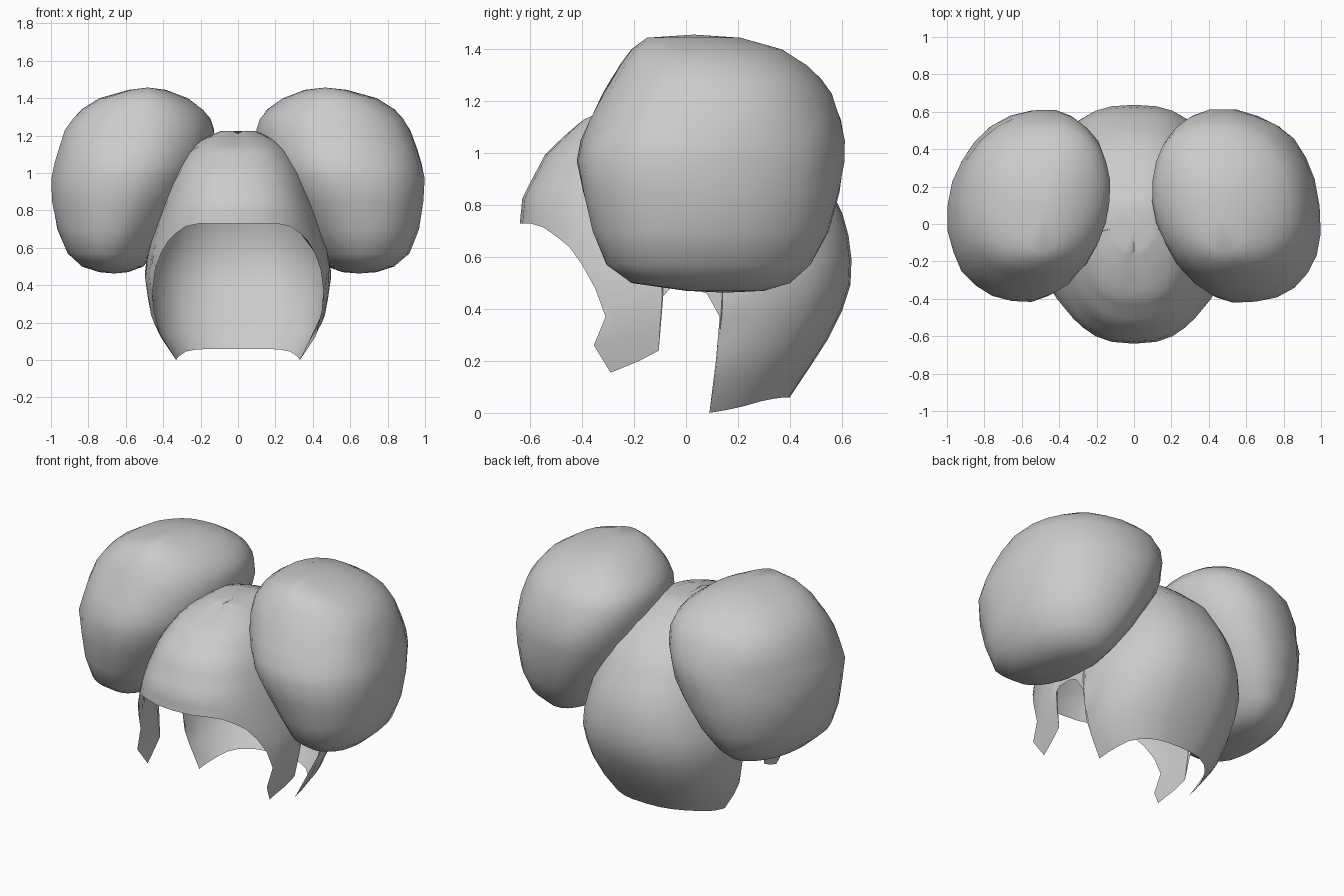
import bpy
import math
import random

if "Cube" in bpy.data.objects:
    bpy.data.objects.remove(bpy.data.objects["Cube"])

random.seed(4)


def section(table, z):
    """Interpolate the measurements of a (z, a, b, c, ...) table at height z."""
    rows = sorted(table)
    z = min(max(z, rows[0][0]), rows[-1][0])
    for lo, hi in zip(rows, rows[1:]):
        if z <= hi[0]:
            t = (z - lo[0]) / (hi[0] - lo[0])
            return [a + (b - a) * t for a, b in zip(lo[1:], hi[1:])]


def spow(v, e):
    return math.copysign(abs(v) ** e, v)


def make_object(name, verts, faces):
    mesh = bpy.data.meshes.new(name)
    mesh.from_pydata(verts, [], faces)
    mesh.validate()
    obj = bpy.data.objects.new(name, mesh)
    bpy.context.collection.objects.link(obj)
    bpy.ops.object.select_all(action='DESELECT')
    bpy.context.view_layer.objects.active = obj
    obj.select_set(True)
    bpy.ops.object.mode_set(mode='EDIT')
    bpy.ops.mesh.select_all(action='SELECT')
    bpy.ops.mesh.normals_make_consistent(inside=False)
    bpy.ops.object.mode_set(mode='OBJECT')
    bpy.ops.object.shade_smooth_by_angle(angle=math.radians(40))
    return obj


def ring_faces(rings, n):
    return [(r * n + i, r * n + (i + 1) % n, (r + 1) * n + (i + 1) % n, (r + 1) * n + i)
            for r in range(rings - 1) for i in range(n)]


# Hair puffs: z, inner x, outer x, front y, back y
PUFF = [(.47, .56, .74, 0, .30), (.50, .48, .83, -.21, .40), (.57, .42, .91, -.31, .48),
        (.70, .32, .965, -.36, .55), (.85, .225, .99, -.40, .595), (.97, .16, .995, -.42, .61),
        (1.05, .13, .98, -.405, .61), (1.13, .11, .955, -.37, .595), (1.23, .10, .92, -.32, .56),
        (1.29, .12, .88, -.285, .52), (1.34, .16, .835, -.255, .465), (1.40, .24, .74, -.21, .37),
        (1.445, .36, .58, -.15, .21)]


def hair_puff(name, side, inner_shift, lower_power, upper_power):
    n, verts = 26, []
    for z, x0, x1, y0, y1 in PUFF:
        x0 += inner_shift
        # Widest part sits towards the head
        cx, cy, ry = x0 + .44 * (x1 - x0), (y0 + y1) / 2, (y1 - y0) / 2
        for i in range(n):
            a = 2 * math.pi * i / n
            outer = math.cos(a) > 0
            rx = x1 - cx if outer else cx - x0
            p = (upper_power if z > 1.1 else lower_power) if outer else .95
            k = 1 + random.uniform(-.010, .010)
            y = ry * k * spow(math.sin(a), p)
            x = cx + rx * k * spow(math.cos(a), p) - .10 * y
            verts.append((side * min(x, 1), cy + y, z))
    faces = ring_faces(len(PUFF), n)
    # Rounded end caps
    for start, z in ((0, .463), ((len(PUFF) - 1) * n, 1.457)):
        ring = verts[start:start + n]
        verts.append((sum(v[0] for v in ring) / n, sum(v[1] for v in ring) / n, z))
        faces += [(start + i, start + (i + 1) % n, len(verts) - 1) for i in range(n)]
    make_object(name, verts, faces)


hair_puff("right_hair_puff", 1, 0, .88, .88)
hair_puff("left_hair_puff", -1, .03, .97, .86)

# Hair cap: z, half width, front reach, back reach
CAP = [(0, .335, .70, .36), (.06, .37, .70, .40), (.15, .44, .70, .46), (.27, .475, .70, .54),
       (.45, .50, .61, .63), (.57, .485, .62, .64), (.73, .44, .64, .62), (.83, .41, .63, .575),
       (1.0, .35, .54, .47), (1.13, .265, .40, .32), (1.19, .18, .26, .18), (1.225, .09, .14, .09)]

# Lower edge of the cap seen from the side (y, z): fringe, sideburn, ear gap, nape
EDGE = [(-.64, .73), (-.63, .73), (-.60, .73), (-.55, .715), (-.50, .68), (-.45, .64),
        (-.40, .57), (-.35, .48), (-.31, .37), (-.305, .26), (-.29, .155), (-.18, .20),
        (-.105, .24), (-.095, .45), (-.06, .48), (.02, .48), (.08, .46), (.13, .37),
        (.115, .20), (.09, 0), (.16, .012), (.22, .025), (.29, .045), (.34, .055),
        (.38, .06), (.395, .06), (.40, .06)]
P, ROWS, TOP = 2.5, 16, 1.225

columns, last = [], 0
for idx, (y, z) in enumerate(EDGE):
    w, front, back = section(CAP, z)
    c = min(1, abs(y) / (front if y < 0 else back)) ** (P / 2)
    angle = math.acos(c if y < 0 else -c)
    if idx == 0:
        angle = 0
    elif idx == len(EDGE) - 1:
        angle = math.pi
    else:
        angle = max(angle, last + .005)
    last = angle
    columns.append((angle, z, 1))
columns += [(a, z, -1) for a, z, _ in reversed(columns[1:-1])]

cap_verts = []
for r in range(ROWS):
    s = 1 - (1 - r / (ROWS - 1)) ** 1.5
    for angle, low, side in columns:
        z = low + (TOP - low) * s
        w, front, back = section(CAP, z)
        cy = math.cos(angle)
        x = side * w * abs(math.sin(angle)) ** (2 / P)
        y = -spow(cy, 2 / P) * (front if cy > 0 else back)
        # Pointed front of the sideburn
        if r == 0 and low == .26:
            y = -.355
        # Shallow centre parting
        dip = .015 * max(0, z - 1.08) / .145 if angle == 0 else 0
        cap_verts.append((x, y, z - dip))
n = len(columns)
cap_faces = ring_faces(ROWS, n)
cap_verts.append((0, -.02, 1.21))
top = (ROWS - 1) * n
cap_faces += [(top + i, top + (i + 1) % n, len(cap_verts) - 1) for i in range(n)]
make_object("hair_cap", cap_verts, cap_faces)
